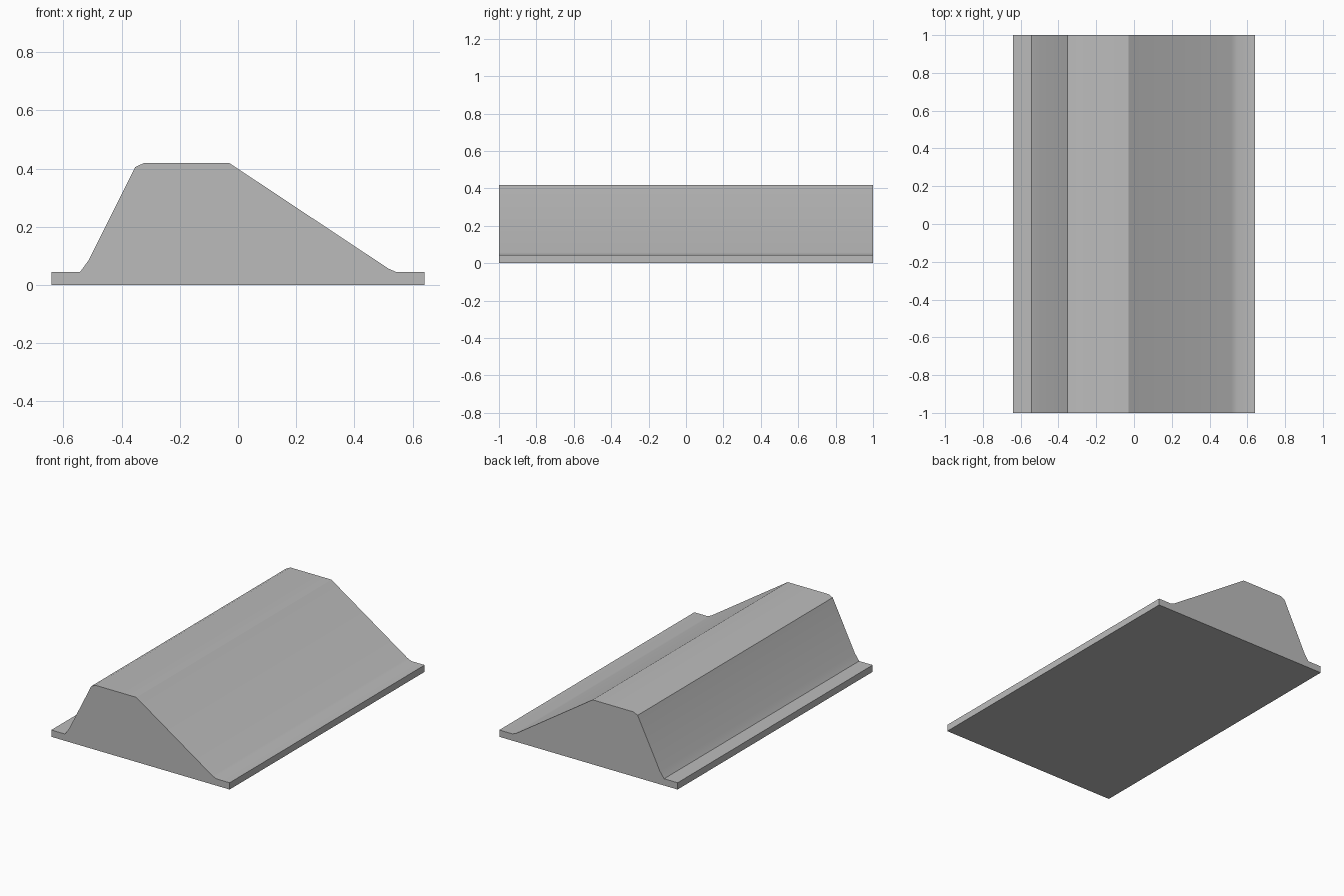
import bpy
import bmesh
from mathutils import Vector
from math import radians

cube = bpy.data.objects.get("Cube")
if cube:
    bpy.data.objects.remove(cube, do_unlink=True)

# Single matte grey
grey = bpy.data.materials.new("plain_grey")
grey.use_nodes = True
colour = (0.5, 0.5, 0.5, 1)
grey.diffuse_color = colour
grey.node_tree.nodes["Principled BSDF"].inputs["Base Color"].default_value = colour

# Cross-section: thin flanges, steep left bank, gentle right bank
profile = [(-0.64, 0), (0.64, 0), (0.64, 0.044), (0.545, 0.044),
           (0.517, 0.056), (-0.03, 0.419), (-0.323, 0.419), (-0.353, 0.405),
           (-0.513, 0.085), (-0.543, 0.044), (-0.64, 0.044)]

# Extrude the cross-section along the full length
bm = bmesh.new()
front = bm.faces.new([bm.verts.new((x, -1, z)) for x, z in profile])
result = bmesh.ops.extrude_face_region(bm, geom=[front], use_keep_orig=True)
back_verts = [g for g in result["geom"] if isinstance(g, bmesh.types.BMVert)]
bmesh.ops.translate(bm, verts=back_verts, vec=Vector((0, 2, 0)))
bmesh.ops.recalc_face_normals(bm, faces=bm.faces[:])

mesh = bpy.data.meshes.new("sloped_barrier")
bm.to_mesh(mesh)
bm.free()
mesh.materials.append(grey)
barrier = bpy.data.objects.new("sloped_barrier", mesh)
bpy.context.collection.objects.link(barrier)

# Soften only the shallow bends
bpy.ops.object.select_all(action="DESELECT")
barrier.select_set(True)
bpy.context.view_layer.objects.active = barrier
bpy.ops.object.shade_smooth_by_angle(angle=radians(30))
